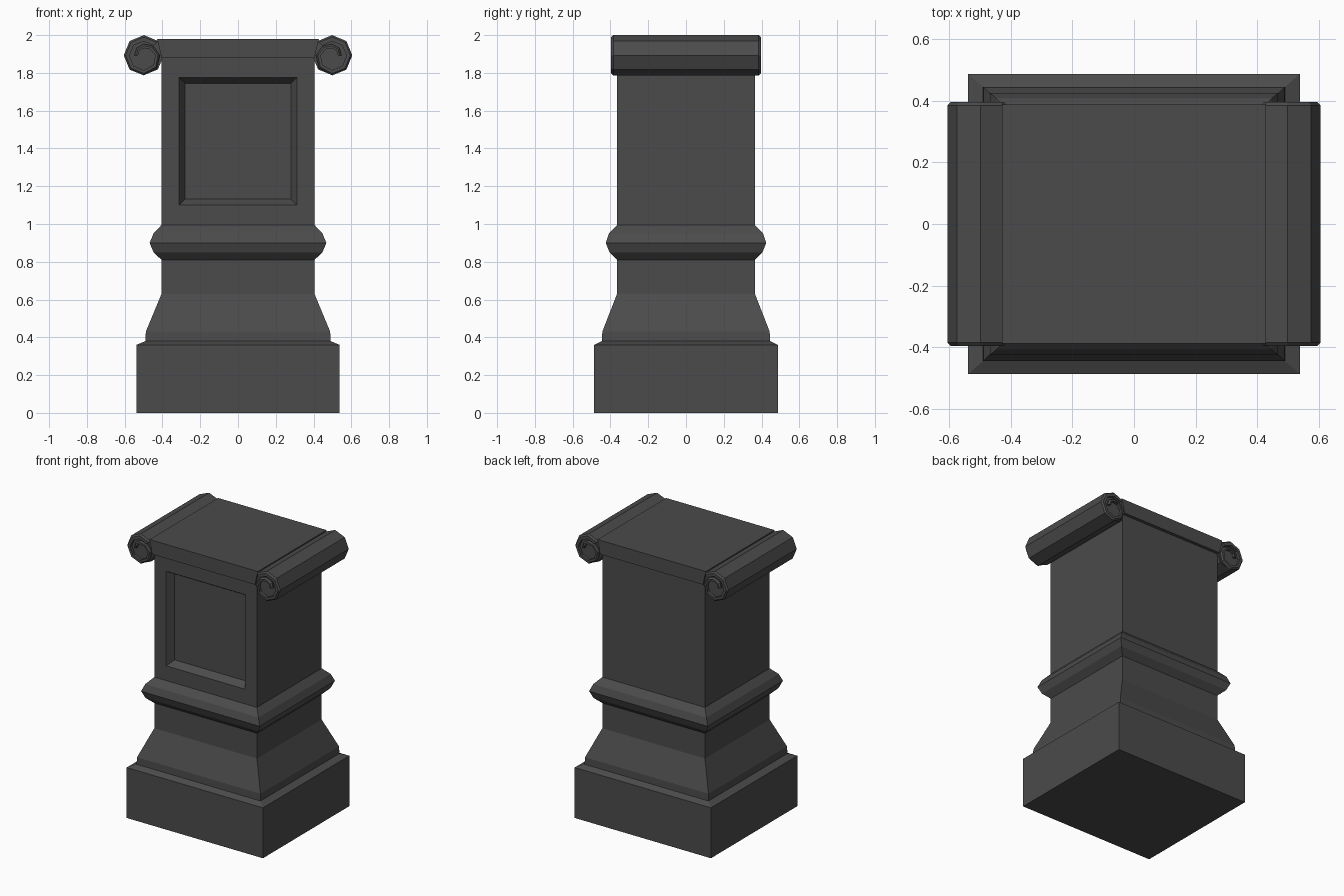
import bpy, bmesh, math

if "Cube" in bpy.data.objects:
    bpy.data.objects.remove(bpy.data.objects["Cube"])

stone = bpy.data.materials.new("dark grey stone")
stone.diffuse_color = (0.07, 0.07, 0.07, 1)
stone.use_nodes = True
stone.node_tree.nodes["Principled BSDF"].inputs["Base Color"].default_value = stone.diffuse_color


def finish(bm, name):
    bmesh.ops.remove_doubles(bm, verts=bm.verts, dist=1e-5)
    bmesh.ops.recalc_face_normals(bm, faces=bm.faces)
    me = bpy.data.meshes.new(name)
    bm.to_mesh(me)
    bm.free()
    me.materials.append(stone)
    ob = bpy.data.objects.new(name, me)
    bpy.context.collection.objects.link(ob)
    return ob


def loft(bm, rings, cap_start=True, cap_end=True):
    """Join equal-sized closed rings of points with quads."""
    vs = [[bm.verts.new(p) for p in r] for r in rings]
    n = len(vs[0])
    for a, b in zip(vs, vs[1:]):
        for i in range(n):
            j = (i + 1) % n
            bm.faces.new((a[i], a[j], b[j], b[i]))
    if cap_start:
        bm.faces.new(vs[0][::-1])
    if cap_end:
        bm.faces.new(vs[-1])


def rect(hx, hy, z):
    return [(-hx, -hy, z), (hx, -hy, z), (hx, hy, z), (-hx, hy, z)]


# Pedestal body: plinth, flared foot, collar and shaft
SX, SY = 0.405, 0.365
profile = [(0.538, 0.487, 0), (0.538, 0.487, 0.36), (0.49, 0.445, 0.38),
           (0.488, 0.443, 0.43), (SX, SY, 0.63), (SX, SY, 0.81),
           (0.447, 0.405, 0.85), (0.468, 0.425, 0.90), (0.447, 0.408, 0.95),
           (SX, SY, 0.995), (SX, SY, 1.90)]
bm = bmesh.new()
loft(bm, [rect(*p) for p in profile])

# Recessed panel replaces the plain front face of the shaft
bm.normal_update()
front = [f for f in bm.faces
         if f.calc_center_median().z > 1.2 and f.calc_center_median().y < -0.3]
bmesh.ops.delete(bm, geom=front, context='FACES_ONLY')


def frame(hx, z0, z1, y):
    return [(-hx, y, z0), (hx, y, z0), (hx, y, z1), (-hx, y, z1)]


loft(bm, [frame(SX, 0.995, 1.90, -SY), frame(0.312, 1.10, 1.775, -SY),
          frame(0.28, 1.132, 1.745, -SY + 0.05)], cap_start=False)
finish(bm, "pedestal_body")

# Top slab, slightly wider at the top
bm = bmesh.new()
loft(bm, [rect(0.405, 0.388, 1.88), rect(0.428, 0.388, 1.98)])
finish(bm, "top_slab")

# Scrolls: octagonal core plus a raised spiral band with chamfered ends
CX, CZ = 0.498, 1.893
radii = [0.107] * 5 + [0.106, 0.098, 0.085, 0.07, 0.06, 0.055, 0.05]


def scroll(side, name):
    def pt(r, deg, y):
        a = math.radians(deg)
        return (side * (CX + r * math.cos(a)), y, CZ + r * math.sin(a))

    bm = bmesh.new()
    loft(bm, [[pt(0.105, 45 * k, y) for k in range(8)] for y in (-0.375, 0.375)])
    finish(bm, name + "_core")

    bm = bmesh.new()
    angles = [135 - 45 * i for i in range(len(radii))]
    sections = []
    for i, (r, a) in enumerate(zip(radii, angles)):
        w = 0.034 - 0.0013 * i
        sections.append((r, a, w))
    for s in (-1, 1):          # band relief at both ends of the core
        loft(bm, [[pt(r - w, a, s * 0.36), pt(r, a, s * 0.36), pt(r, a, s * 0.385),
                   pt(r - 0.01, a, s * 0.396), pt(r - w, a, s * 0.396)]
                  for r, a, w in sections])
    # outer wrap running the full depth
    loft(bm, [[pt(r - w, a, -0.36), pt(r, a, -0.36), pt(r, a, 0.36), pt(r - w, a, 0.36)]
              for r, a, w in sections[:6]])
    finish(bm, name + "_band")


scroll(-1, "left_scroll")
scroll(1, "right_scroll")
